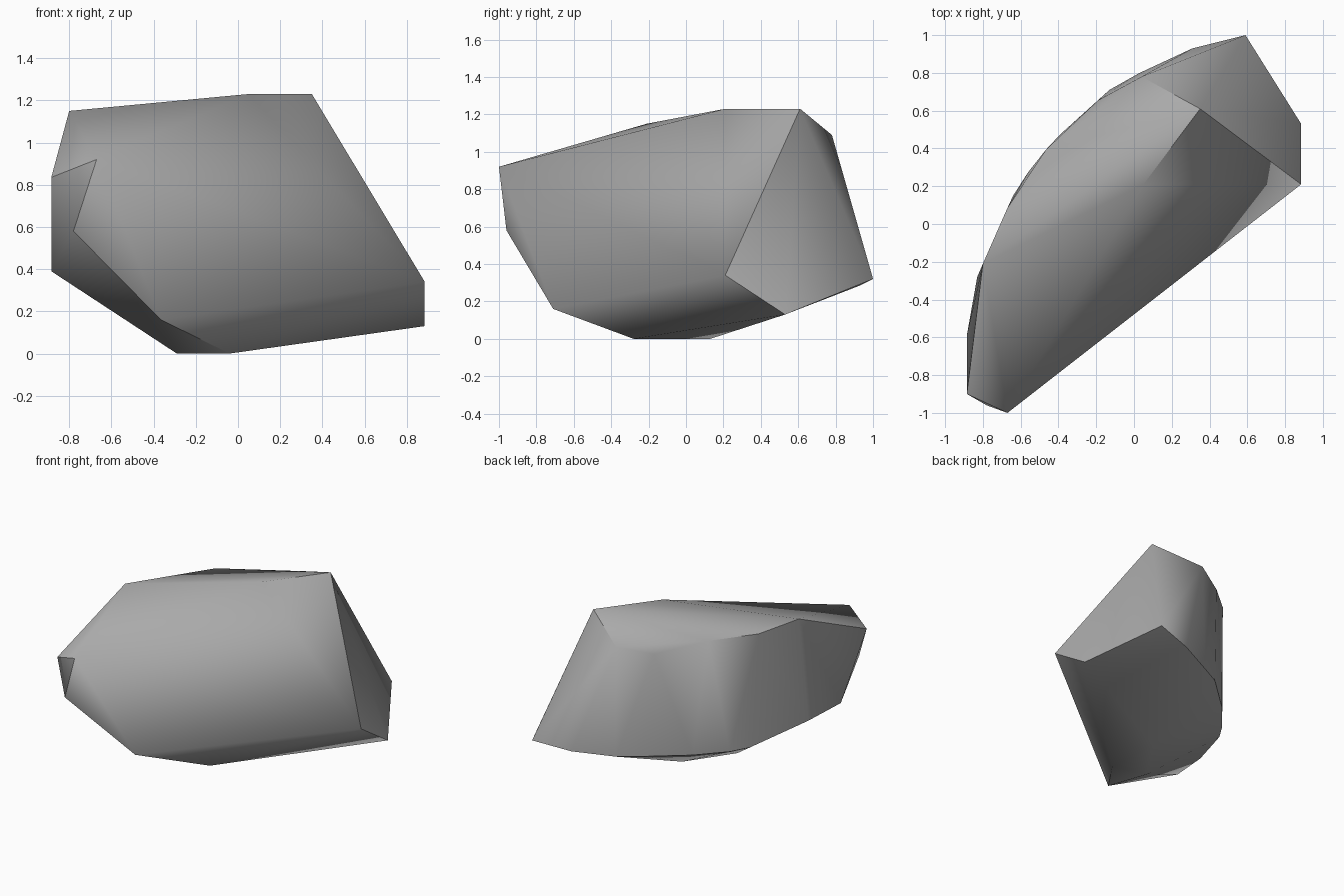
import bpy
import bmesh
import math

cube = bpy.data.objects.get("Cube")
if cube:
    bpy.data.objects.remove(cube, do_unlink=True)

# Stone colour
stone = bpy.data.materials.new("grey stone")
stone.use_nodes = True
grey = (0.4, 0.4, 0.4, 1)
stone.diffuse_color = grey
stone.node_tree.nodes["Principled BSDF"].inputs["Base Color"].default_value = grey

# Corners of the top and the broad front slab
crown = [(0.35, 0.61, 1.23), (0.05, 0.21, 1.23), (-0.67, -1.0, 0.92), (-0.8, -0.21, 1.15)]
front_low = [(0.885, 0.21, 0.34), (0.885, 0.53, 0.13), (-0.365, -0.71, 0.16)]
# Chipped end at the front
chip = [(-0.885, -0.9, 0.835), (-0.78, -0.96, 0.58), (-0.885, -0.59, 0.39)]
# Small resting facet
base = [(-0.04, -0.28, 0), (-0.06, 0.13, 0), (-0.29, -0.2, 0)]
# Rounded back: upper and lower rims
upper_rim = [(0.04, 0.78, 1.09), (-0.19, 0.655, 1.05), (-0.465, 0.395, 1.125),
             (-0.67, 0.085, 1.115)]
lower_rim = [(0.59, 1.0, 0.32), (0.31, 0.93, 0.285), (0.03, 0.8, 0.27),
             (-0.13, 0.71, 0.28), (-0.39, 0.475, 0.27), (-0.56, 0.275, 0.265),
             (-0.64, 0.15, 0.27), (-0.83, -0.28, 0.36)]

# Wrap all corners in a faceted skin
bm = bmesh.new()
for point in crown + front_low + chip + base + upper_rim + lower_rim:
    bm.verts.new(point)
hull = bmesh.ops.convex_hull(bm, input=bm.verts[:])
loose = [v for v in bm.verts if not v.link_faces]
bmesh.ops.delete(bm, geom=loose, context="VERTS")
bmesh.ops.recalc_face_normals(bm, faces=bm.faces[:])

mesh = bpy.data.meshes.new("rock")
bm.to_mesh(mesh)
bm.free()
mesh.materials.append(stone)
rock = bpy.data.objects.new("rock", mesh)
bpy.context.collection.objects.link(rock)

# Soft facets with crisp breaks
bpy.ops.object.select_all(action="DESELECT")
rock.select_set(True)
bpy.context.view_layer.objects.active = rock
bpy.ops.object.shade_smooth_by_angle(angle=math.radians(45))
